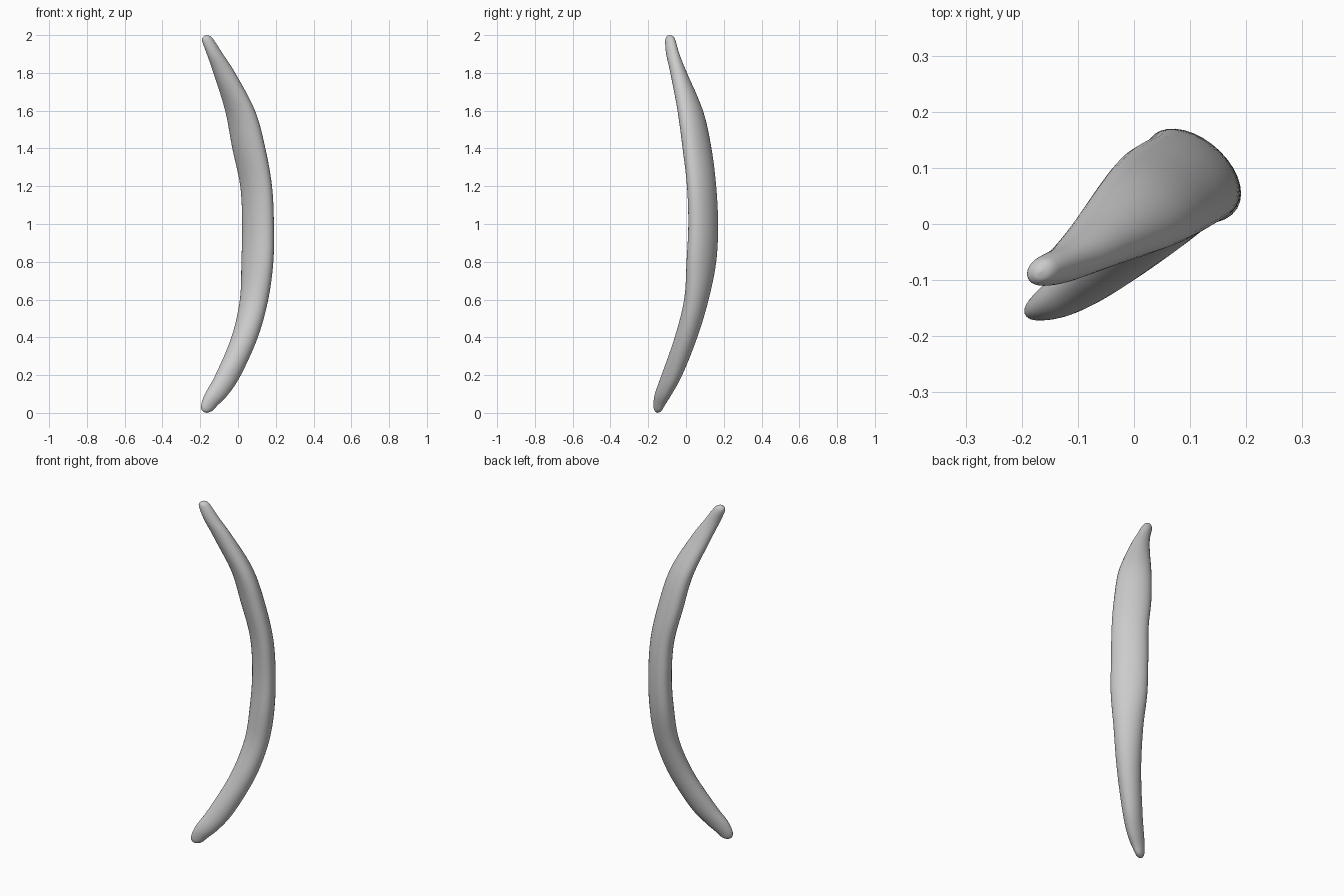
import bpy
import bmesh
from math import acos, cos, pi, tau

default_cube = bpy.data.objects.get("Cube")
if default_cube:
    bpy.data.objects.remove(default_cube, do_unlink=True)

SIDES = 32
STEPS = 6

# Cross-sections from bottom to top:
# height, left edge, right edge, front edge, back edge, skew of the oval
SECTIONS = [
    (0, -.165, -.165, -.15, -.15, .4),
    (.01, -.188, -.138, -.166, -.13, .4),
    (.04, -.195, -.108, -.172, -.112, .4),
    (.1, -.175, -.05, -.165, -.075, .4),
    (.2, -.12, .015, -.13, -.02, .3),
    (.4, -.035, .105, -.06, .06, .05),
    (.6, .01, .16, -.01, .12, -.2),
    (.8, .018, .187, .003, .16, -.4),
    (1, .022, .19, .012, .17, -.45),
    (1.2, .012, .18, .005, .16, -.45),
    (1.4, -.03, .145, -.018, .135, -.42),
    (1.6, -.068, .09, -.045, .09, -.34),
    (1.8, -.13, -.015, -.083, .005, 0),
    (1.9, -.165, -.08, -.105, -.035, .2),
    (1.97, -.19, -.125, -.11, -.055, .2),
    (1.993, -.182, -.145, -.102, -.067, .2),
    (2, -.167, -.167, -.085, -.085, .2),
]


def blend(before, start, end, after, t):
    """Smooth curve through neighbouring sections."""
    return [b + t / 2 * (c - a + t * (2 * a - 5 * b + 4 * c - d + t * (3 * (b - c) + d - a)))
            for a, b, c, d in zip(before, start, end, after)]


def smooth_sections(sections):
    padded = [sections[0]] + sections + [sections[-1]]
    result = []
    for i in range(len(sections) - 1):
        for step in range(STEPS):
            result.append(blend(*padded[i:i + 4], step / STEPS))
    return result[1:]


def add_ring(bm, section):
    """Skewed oval that touches the four given edges."""
    z, left, right, front, back, skew = section
    phase = acos(skew)
    ring = []
    for i in range(SIDES):
        angle = tau * i / SIDES
        x = (left + right) / 2 + (right - left) / 2 * cos(angle)
        y = (front + back) / 2 + (back - front) / 2 * cos(angle - phase)
        ring.append(bm.verts.new((x, y, min(max(z, 0), 2))))
    return ring


# Curved, tapering body
bm = bmesh.new()
rings = [add_ring(bm, section) for section in smooth_sections(SECTIONS)]
for lower, upper in zip(rings, rings[1:]):
    for i in range(SIDES):
        j = (i + 1) % SIDES
        bm.faces.new((lower[i], lower[j], upper[j], upper[i]))

# Rounded ends closed with fans
for ring, tip in ((rings[0], SECTIONS[0]), (rings[-1], SECTIONS[-1])):
    pole = bm.verts.new((tip[1], tip[3], tip[0]))
    for i in range(SIDES):
        bm.faces.new((ring[i], ring[(i + 1) % SIDES], pole))
bmesh.ops.recalc_face_normals(bm, faces=bm.faces)

mesh = bpy.data.meshes.new("curved_rod")
bm.to_mesh(mesh)
bm.free()
rod = bpy.data.objects.new("curved_rod", mesh)
bpy.context.collection.objects.link(rod)

# Plain grey material
grey = bpy.data.materials.new("plain_grey")
grey.use_nodes = True
colour = (.6, .6, .6, 1)
grey.diffuse_color = colour
grey.node_tree.nodes["Principled BSDF"].inputs["Base Color"].default_value = colour
mesh.materials.append(grey)

bpy.context.view_layer.objects.active = rod
rod.select_set(True)
bpy.ops.object.shade_smooth_by_angle(angle=pi / 3)
